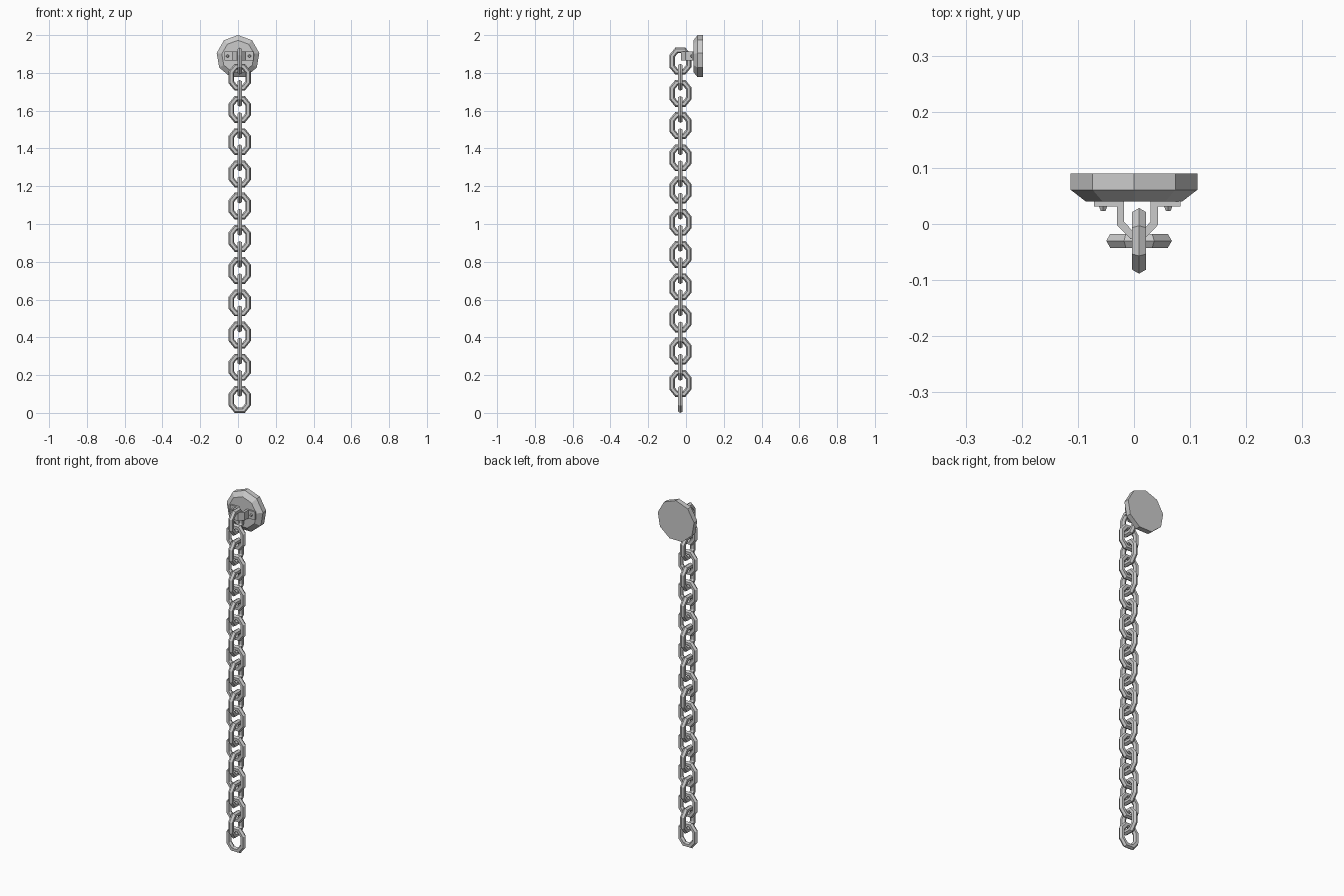
import bpy, bmesh, math
from mathutils import Vector, Matrix

if "Cube" in bpy.data.objects:
    bpy.data.objects.remove(bpy.data.objects["Cube"])

CX, CY = 0.009, -0.030      # chain axis
WIRE = 0.0145               # wire radius of a link
PLATE_R = 0.1147
PLATE_Z = 2 - PLATE_R


def new_object(name, bm):
    bmesh.ops.recalc_face_normals(bm, faces=bm.faces)
    mesh = bpy.data.meshes.new(name)
    bm.to_mesh(mesh)
    bm.free()
    ob = bpy.data.objects.new(name, mesh)
    bpy.context.collection.objects.link(ob)
    return ob


def bridge(bm, a, b):
    for i in range(len(a)):
        j = (i + 1) % len(a)
        bm.faces.new((a[i], a[j], b[j], b[i]))


def make_link(name):
    # hexagonal wire swept round a tall octagon in the xz plane
    quarter = [(0.044, 0.027), (0.020, 0.0565)]
    path = quarter + [(-x, z) for x, z in reversed(quarter)]
    path += [(-x, -z) for x, z in path]
    path = [Vector(p) for p in path]
    bm = bmesh.new()
    rings = []
    n = len(path)
    for i, p in enumerate(path):
        d1 = (p - path[i - 1]).normalized()
        d2 = (path[(i + 1) % n] - p).normalized()
        t = (d1 + d2).normalized()
        out = Vector((t.y, -t.x)) / t.dot(d1)
        ring = []
        for k in range(6):
            a = math.tau * k / 6
            q = p + out * WIRE * math.cos(a)
            ring.append(bm.verts.new((q.x, WIRE * math.sin(a), q.y)))
        rings.append(ring)
    for i in range(n):
        bridge(bm, rings[i], rings[(i + 1) % n])
    return new_object(name, bm)


# Chain: 22 links, alternately turned a quarter turn
first = make_link("chain_link")
for i in range(22):
    link = first if i == 0 else first.copy()
    if i:
        bpy.context.collection.objects.link(link)
    link.location = (CX, CY, 0.071 + i * 0.0853)
    link.rotation_euler.z = math.pi / 2 * (i % 2)

# Wall plate: nine-sided disc with a chamfered front
bm = bmesh.new()
rings = []
for r, y in ((PLATE_R, 0.09), (PLATE_R, 0.061), (PLATE_R * 0.76, 0.04)):
    rings.append([bm.verts.new((r * math.cos(a), y, PLATE_Z + r * math.sin(a)))
                  for a in (math.pi / 2 + math.tau * k / 9 for k in range(9))])
bridge(bm, rings[0], rings[1])
bridge(bm, rings[1], rings[2])
bm.faces.new(rings[0])
bm.faces.new(rings[2])
new_object("wall_plate", bm)

# Bracket: bent strip profile, mirrored and extruded upward
half = [(0.007, -0.014), (0.0235, 0.004), (0.0235, 0.041), (0.077, 0.041),
        (0.077, 0.031), (0.0365, 0.031), (0.0365, -0.002), (0.012, -0.027)]
outline = half + [(-x, y) for x, y in reversed(half)]
bm = bmesh.new()
face = bm.faces.new([bm.verts.new((x + 0.006, y, 1.866)) for x, y in outline])
top = bmesh.ops.extrude_face_region(bm, geom=[face])
bmesh.ops.translate(bm, vec=(0, 0, 0.046),
                    verts=[v for v in top["geom"] if isinstance(v, bmesh.types.BMVert)])
new_object("bracket", bm)

# Rivets on the bracket feet
for side in (-1, 1):
    bm = bmesh.new()
    bmesh.ops.create_cone(bm, cap_ends=True, segments=6, radius1=0.009,
                          radius2=0.005, depth=0.009,
                          matrix=Matrix.Rotation(math.pi / 2, 4, 'X'))
    rivet = new_object("rivet", bm)
    rivet.location = (0.003 + side * 0.058, 0.028, 1.889)
